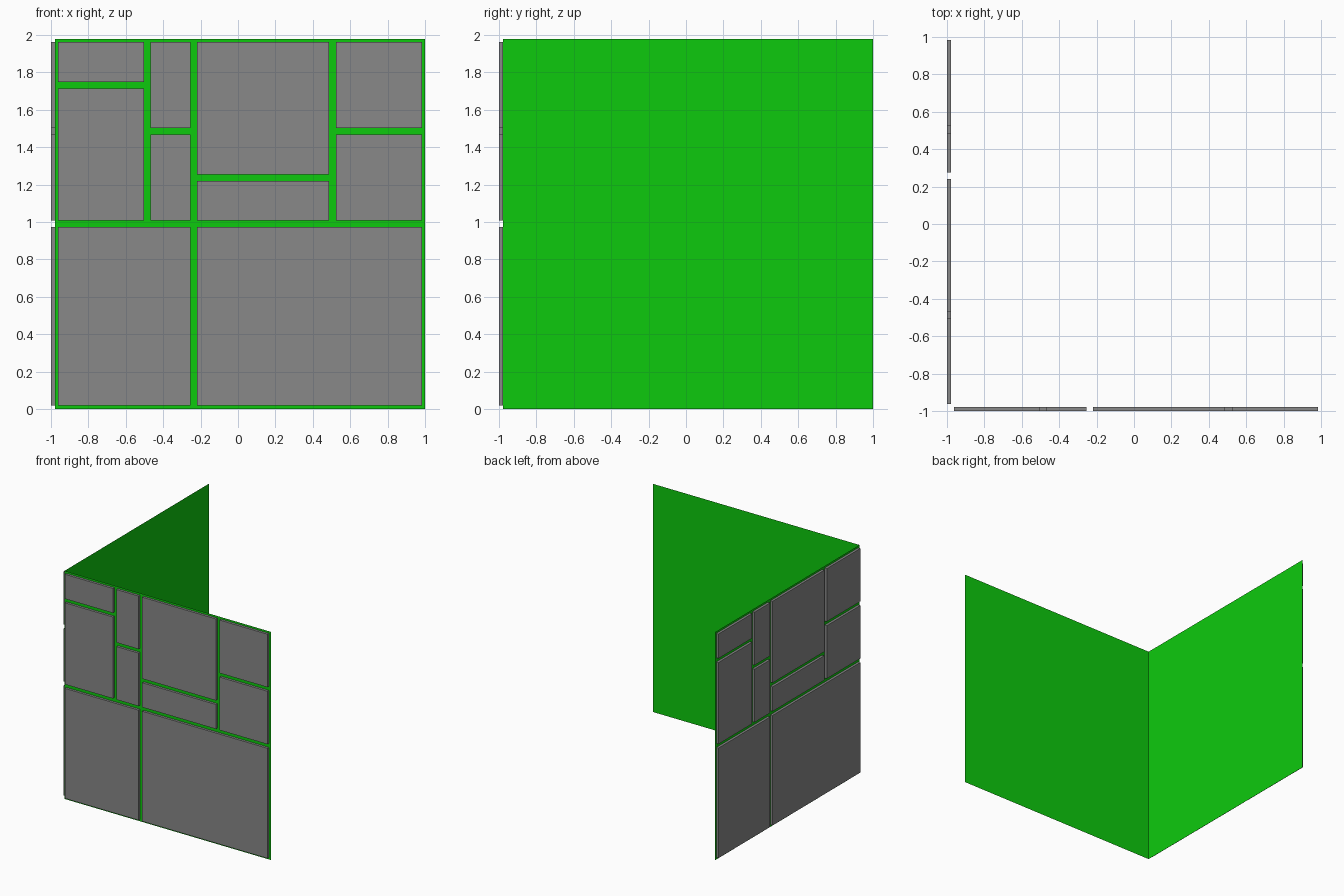
import bpy, bmesh, math
from mathutils import Matrix

if "Cube" in bpy.data.objects:
    bpy.data.objects.remove(bpy.data.objects["Cube"])

T = 0.021          # panel thickness
W = 2.0 - T        # wall size
U = W / 8          # layout grid cell
M = 0.0175         # half of the gap between panels
X0 = -1 + T        # left edge of the front wall

# panel layout on an 8 x 8 grid: left, bottom, right, top
PANELS = [(0, 0, 3, 4), (3, 0, 8, 4), (0, 4, 2, 7), (0, 7, 2, 8), (2, 4, 3, 6),
          (2, 6, 3, 8), (3, 4, 6, 5), (3, 5, 6, 8), (6, 4, 8, 6), (6, 6, 8, 8)]


def material(name, rgb):
    m = bpy.data.materials.new(name)
    m.diffuse_color = (*rgb, 1)
    m.use_nodes = True
    m.node_tree.nodes["Principled BSDF"].inputs["Base Color"].default_value = m.diffuse_color
    return m


green = material("green", (0.004, 0.59, 0.004))
grey = material("grey", (0.246, 0.246, 0.246))


def sheet(bm, x0, z0, x1, z1, y):
    return bm.faces.new([bm.verts.new(p) for p in
                         ((x0, y, z0), (x1, y, z0), (x1, y, z1), (x0, y, z1))])


def finish(bm, name, mat, turn):
    bm.transform(turn)
    me = bpy.data.meshes.new(name)
    bm.to_mesh(me)
    bm.free()
    me.materials.append(mat)
    bpy.context.collection.objects.link(bpy.data.objects.new(name, me))


def wall(side, turn):
    # thin backing sheet
    bm = bmesh.new()
    sheet(bm, X0, 0, 1, W, -1 + T)
    finish(bm, side + "_backing", green, turn)
    # raised stone panels, open where they meet the backing
    bm = bmesh.new()
    for a, b, c, d in PANELS:
        f = sheet(bm, X0 + a * U + M, b * U + M, X0 + c * U - M, d * U - M, -1)
        edges = list(f.edges)
        out = bmesh.ops.extrude_edge_only(bm, edges=edges)["geom"]
        new = [v for v in out if isinstance(v, bmesh.types.BMVert)]
        bmesh.ops.translate(bm, verts=new, vec=(0, T, 0))
    bmesh.ops.recalc_face_normals(bm, faces=bm.faces[:])
    finish(bm, side + "_panels", grey, turn)


# front wall, and the same wall turned to the left side
wall("front", Matrix())
wall("left", Matrix.Translation((0, T, 0)) @ Matrix.Rotation(-math.pi / 2, 4, 'Z'))
